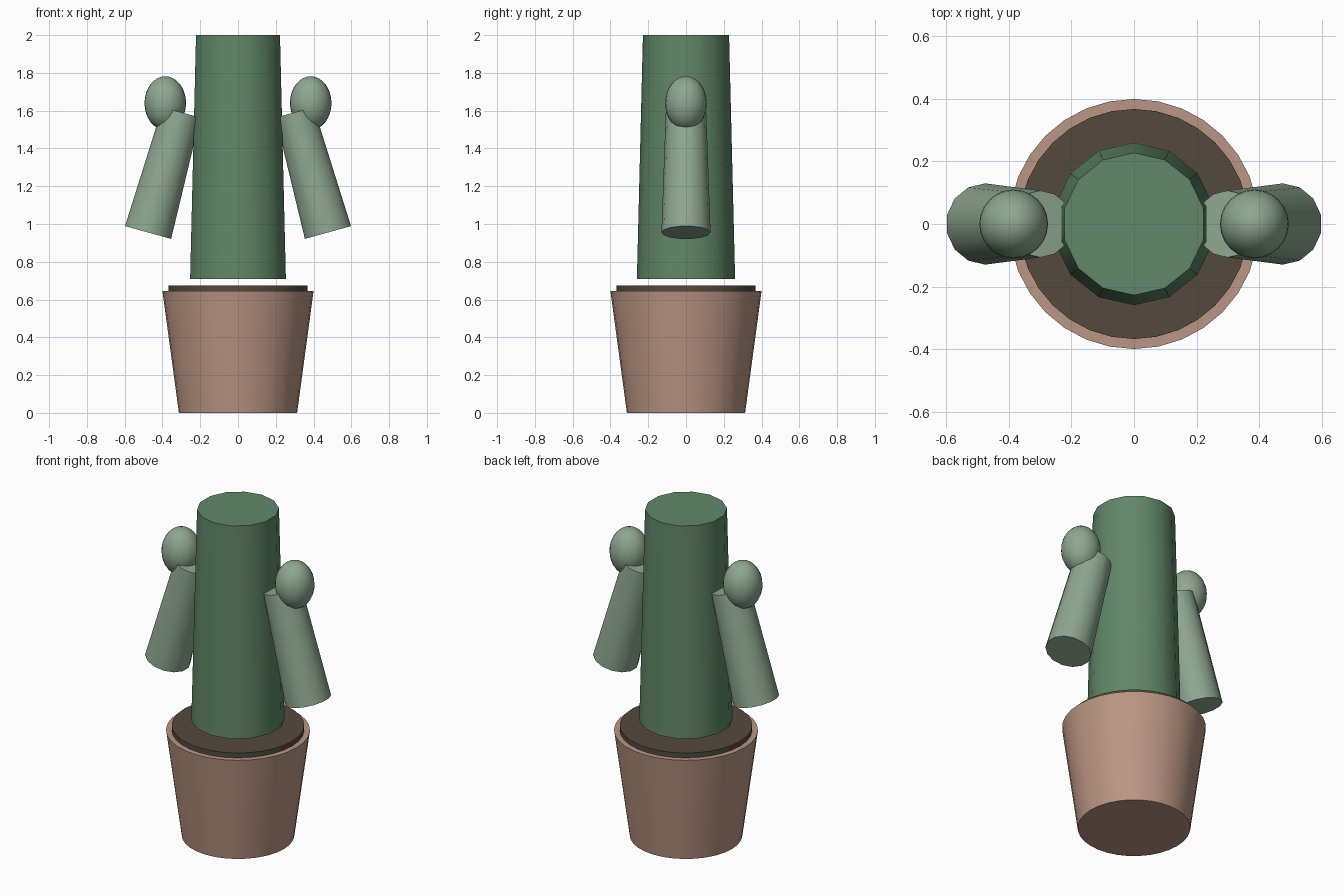
import bpy, math
from mathutils import Matrix

if "Cube" in bpy.data.objects:
    bpy.data.objects.remove(bpy.data.objects["Cube"])


def material(name, rgb):
    m = bpy.data.materials.new(name)
    lin = [((c / 255 + 0.055) / 1.055) ** 2.4 for c in rgb]
    m.diffuse_color = (*lin, 1)
    m.use_nodes = True
    m.node_tree.nodes["Principled BSDF"].inputs["Base Color"].default_value = m.diffuse_color
    return m


CLAY = material("clay", (186, 150, 131))
SOIL = material("soil", (84, 74, 63))
GREEN = material("dark green", (97, 135, 104))
LIGHT = material("light green", (142, 167, 145))


def finish(name, mat):
    ob = bpy.context.object
    ob.name = name
    ob.data.materials.append(mat)
    bpy.ops.object.shade_smooth_by_angle(angle=math.radians(35))
    return ob


def cone(name, sides, r1, r2, z1, z2, mat):
    bpy.ops.mesh.primitive_cone_add(vertices=sides, radius1=r1, radius2=r2,
                                    depth=z2 - z1, location=(0, 0, (z1 + z2) / 2))
    return finish(name, mat)


# Pot, soil and trunk (the trunk hovers just above the soil)
cone("pot", 32, 0.313, 0.40, 0, 0.645, CLAY)
cone("soil", 32, 0.368, 0.368, 0.615, 0.675, SOIL)
cone("trunk", 14, 0.26, 0.228, 0.71, 2.0, GREEN)

# Leaning tapered arms with rounded tips
for side, label in ((-1, "left"), (1, "right")):
    arm = cone(label + "_arm", 14, 0.13, 0.107, -0.33, 0.33, LIGHT)
    arm.location = (side * 0.388, 0, 1.273)
    arm.rotation_euler = (0, -side * math.radians(15.5), 0)

    bpy.ops.mesh.primitive_uv_sphere_add(segments=24, ring_count=16, radius=1,
                                         location=(side * 0.385, 0, 1.64))
    tip = finish(label + "_arm_tip", LIGHT)
    tip.scale = (0.11, 0.11, 0.142)
